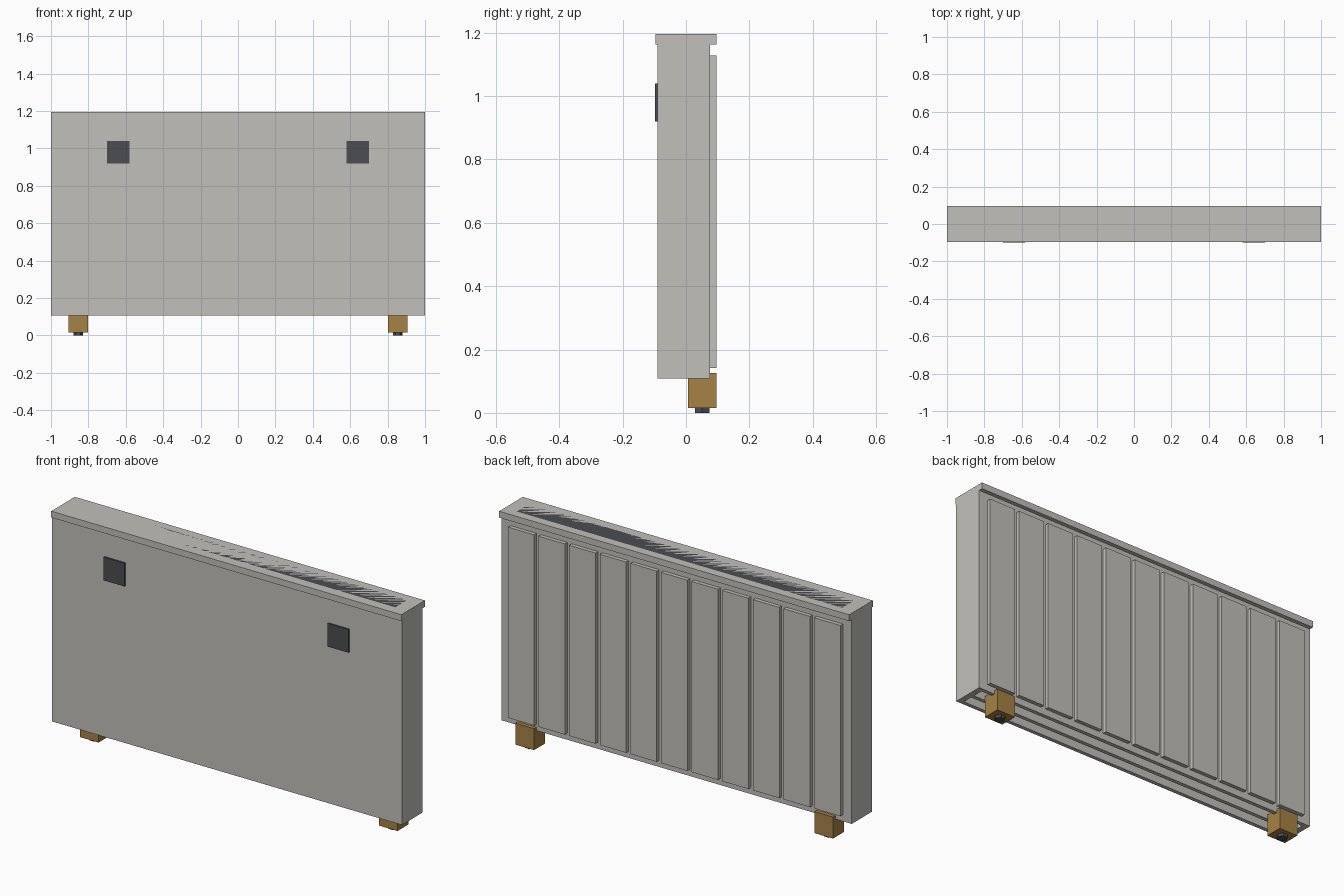
import bpy, bmesh, math
from mathutils import Matrix, Vector

if "Cube" in bpy.data.objects:
    bpy.data.objects.remove(bpy.data.objects["Cube"])


def material(name, rgb):
    m = bpy.data.materials.new(name)
    m.diffuse_color = (*rgb, 1.0)
    m.use_nodes = True
    m.node_tree.nodes["Principled BSDF"].inputs["Base Color"].default_value = m.diffuse_color
    return m


GREY = material("warm grey enamel", (0.54, 0.53, 0.50))
DARK = material("dark grey", (0.07, 0.075, 0.082))
BRASS = material("brass brown", (0.39, 0.22, 0.06))


def finish(name, bm, mat):
    me = bpy.data.meshes.new(name)
    bm.to_mesh(me)
    bm.free()
    me.materials.append(mat)
    ob = bpy.data.objects.new(name, me)
    bpy.context.collection.objects.link(ob)
    return ob


def box(name, x, y, z, mat):
    """Box from (min, max) ranges on each axis."""
    bm = bmesh.new()
    size = Vector((x[1] - x[0], y[1] - y[0], z[1] - z[0]))
    mid = Vector((sum(x) / 2, sum(y) / 2, sum(z) / 2))
    bmesh.ops.create_cube(bm, size=1,
                          matrix=Matrix.Translation(mid) @ Matrix.Diagonal(size).to_4x4())
    return finish(name, bm, mat)


BOTTOM, CAP_Z, TOP = 0.108, 1.163, 1.196
FRONT, BACK = -0.09, 0.076
WALL, END = 0.02, 0.03

# Casing: open underneath, with front, middle and back panels between the ends
box("front_panel", (-1, 1), (FRONT, FRONT + WALL), (BOTTOM, CAP_Z), GREY)
box("back_panel", (-1, 1), (BACK - WALL, BACK), (BOTTOM, CAP_Z), GREY)
box("middle_panel", (-1 + END, 1 - END), (-0.018, 0.002), (BOTTOM, CAP_Z), GREY)

# Top cap with its flush grille
box("top_cap", (-1, 1), (-0.096, 0.097), (CAP_Z, TOP), GREY)
box("top_grille", (-0.93, 0.93), (-0.045, 0.052), (TOP - 0.008, TOP), DARK)

# Row of raised ribs on the back
RIBS, PITCH, WIDTH = 11, 0.175, 0.15
for i in range(RIBS):
    cx = (i - (RIBS - 1) / 2) * PITCH
    box(f"back_rib_{i + 1}", (cx - WIDTH / 2, cx + WIDTH / 2),
        (BACK, 0.096), (0.142, 1.127), GREY)

# Mirrored parts: end walls, front pads, legs and hexagonal feet
for side, s in (("left", -1), ("right", 1)):
    def span(cx, w):
        return (s * cx - w / 2, s * cx + w / 2)

    box(f"{side}_end_wall", span(1 - END / 2, END),
        (FRONT + WALL, BACK - WALL), (BOTTOM, CAP_Z), GREY)
    box(f"{side}_front_pad", span(0.64, 0.12), (-0.098, FRONT), (0.92, 1.04), DARK)
    box(f"{side}_leg", span(0.854, 0.106), (0.006, 0.096), (0.015, 0.126), BRASS)

    bm = bmesh.new()
    bmesh.ops.create_cone(bm, cap_ends=True, segments=6, radius1=0.026, radius2=0.026,
                          depth=0.015,
                          matrix=Matrix.Translation((s * 0.854, 0.051, 0.0075))
                          @ Matrix.Rotation(math.radians(90), 4, 'Z'))
    finish(f"{side}_foot", bm, DARK)
